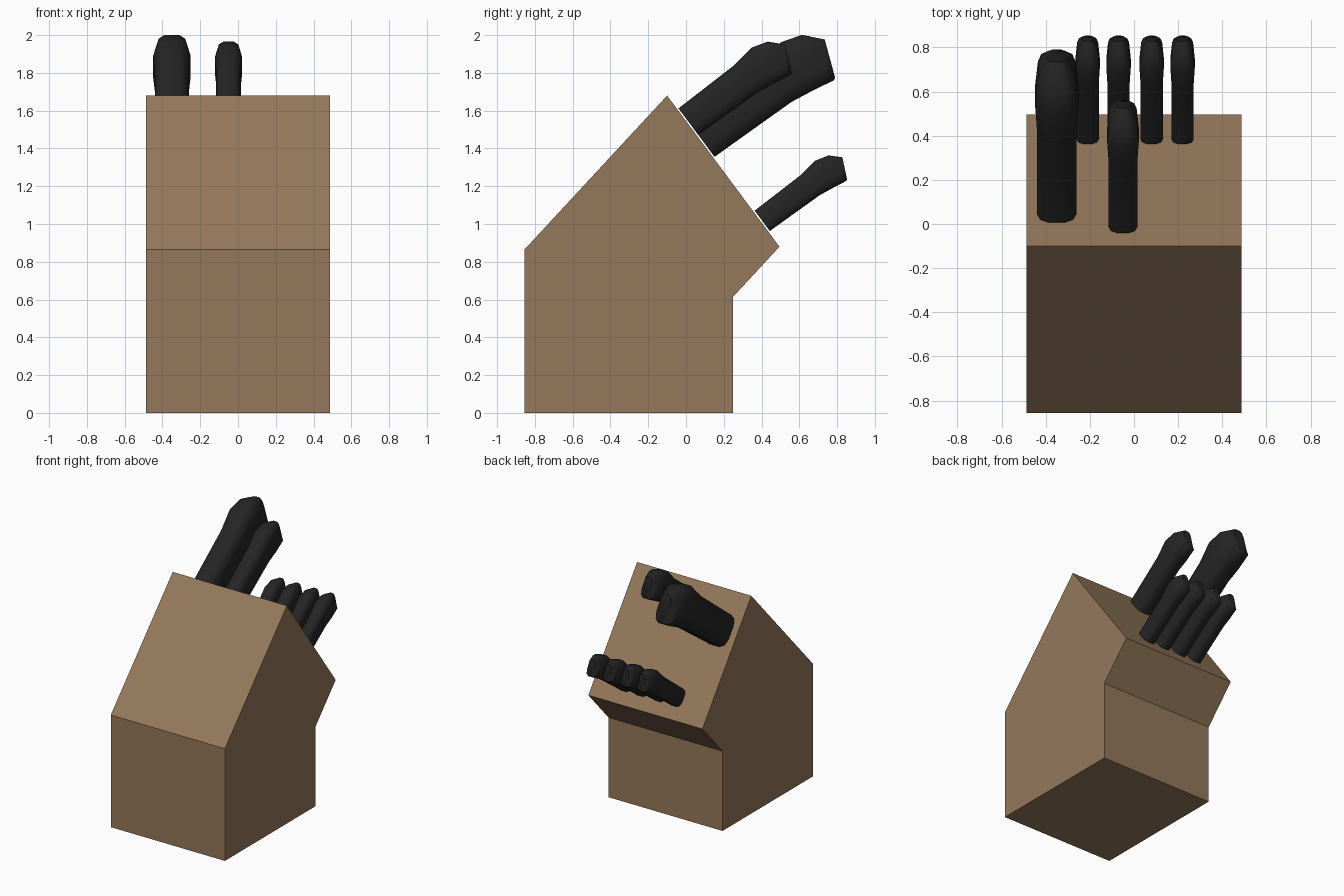
import bpy, bmesh, math
from mathutils import Matrix, Vector

cube = bpy.data.objects.get("Cube")
if cube:
    bpy.data.objects.remove(cube, do_unlink=True)


def material(name, rgb):
    m = bpy.data.materials.new(name)
    m.use_nodes = True
    m.diffuse_color = (*rgb, 1)
    bsdf = m.node_tree.nodes["Principled BSDF"]
    bsdf.inputs["Base Color"].default_value = (*rgb, 1)
    bsdf.inputs["Roughness"].default_value = 0.7
    return m


wood = material("brown wood", (0.30, 0.19, 0.105))
black = material("black plastic", (0.018, 0.018, 0.018))


def finish(bm, name, mat):
    bmesh.ops.recalc_face_normals(bm, faces=bm.faces)
    me = bpy.data.meshes.new(name)
    bm.to_mesh(me)
    bm.free()
    me.materials.append(mat)
    ob = bpy.data.objects.new(name, me)
    bpy.context.collection.objects.link(ob)
    return ob


# Wooden block: side profile (y, z) extruded across x
HALF = 0.487
profile = [(-0.855, 0), (0.25, 0), (0.25, 0.615), (0.495, 0.88), (-0.1, 1.68), (-0.855, 0.865)]
bm = bmesh.new()
side = bm.faces.new([bm.verts.new((-HALF, y, z)) for y, z in profile])
ext = bmesh.ops.extrude_face_region(bm, geom=[side])
bmesh.ops.translate(bm, verts=[v for v in ext["geom"] if isinstance(v, bmesh.types.BMVert)],
                    vec=(2 * HALF, 0, 0))
finish(bm, "knife_block", wood)

# Handle frame: u leaves the slanted face, v runs up along it
up_face = Vector((0, -0.595, 0.8)).normalized()
out = Vector((0, 0.8, 0.595)).normalized()

# Handle sections: u and v of the top, u and v of the bottom, half width
sections = [
    (0.0, 0.12, 0.0, -0.12, 0.09),
    (0.48, 0.13, 0.50, -0.13, 0.09),
    (0.645, 0.157, 0.62, -0.148, 0.099),
    (0.757, 0.122, 0.75, -0.172, 0.085),
    (0.839, 0.03, 0.762, -0.165, 0.045),
]
SIDES = 12


def rounded(t):
    return math.copysign(abs(t) ** 0.6, t) / 0.98


def handle(name, x, y, z, length, thick):
    bm = bmesh.new()
    origin = Vector((x, y, z)) + out * 0.008
    rings = []
    for ut, vt, ub, vb, w in sections:
        ring = []
        for i in range(SIDES):
            a = math.tau * (i + 0.5) / SIDES
            f = (rounded(math.sin(a)) + 1) / 2
            u, v = ub + (ut - ub) * f, vb + (vt - vb) * f
            co = origin + out * u * length + up_face * v * thick
            co.x += rounded(math.cos(a)) * w * thick
            ring.append(bm.verts.new(co))
        rings.append(ring)
    for a, b in zip(rings, rings[1:]):
        for i in range(SIDES):
            j = (i + 1) % SIDES
            bm.faces.new((a[i], a[j], b[j], b[i]))
    bm.faces.new(rings[0])
    bm.faces.new(rings[-1])
    ob = finish(bm, name, black)
    bpy.ops.object.select_all(action="DESELECT")
    ob.select_set(True)
    bpy.context.view_layer.objects.active = ob
    bpy.ops.object.shade_smooth_by_angle(angle=math.radians(42))


# Large knife, medium knife and the row of small knives
handle("large_knife_handle", -0.35, 0.073, 1.447, 1, 1)
handle("medium_knife_handle", -0.05, 0.006, 1.537, 0.78, 0.73)
for n, x in enumerate((-0.21, -0.07, 0.08, 0.22)):
    handle(f"small_knife_handle_{n + 1}", x, 0.397, 1.012, 0.645, 0.56)
